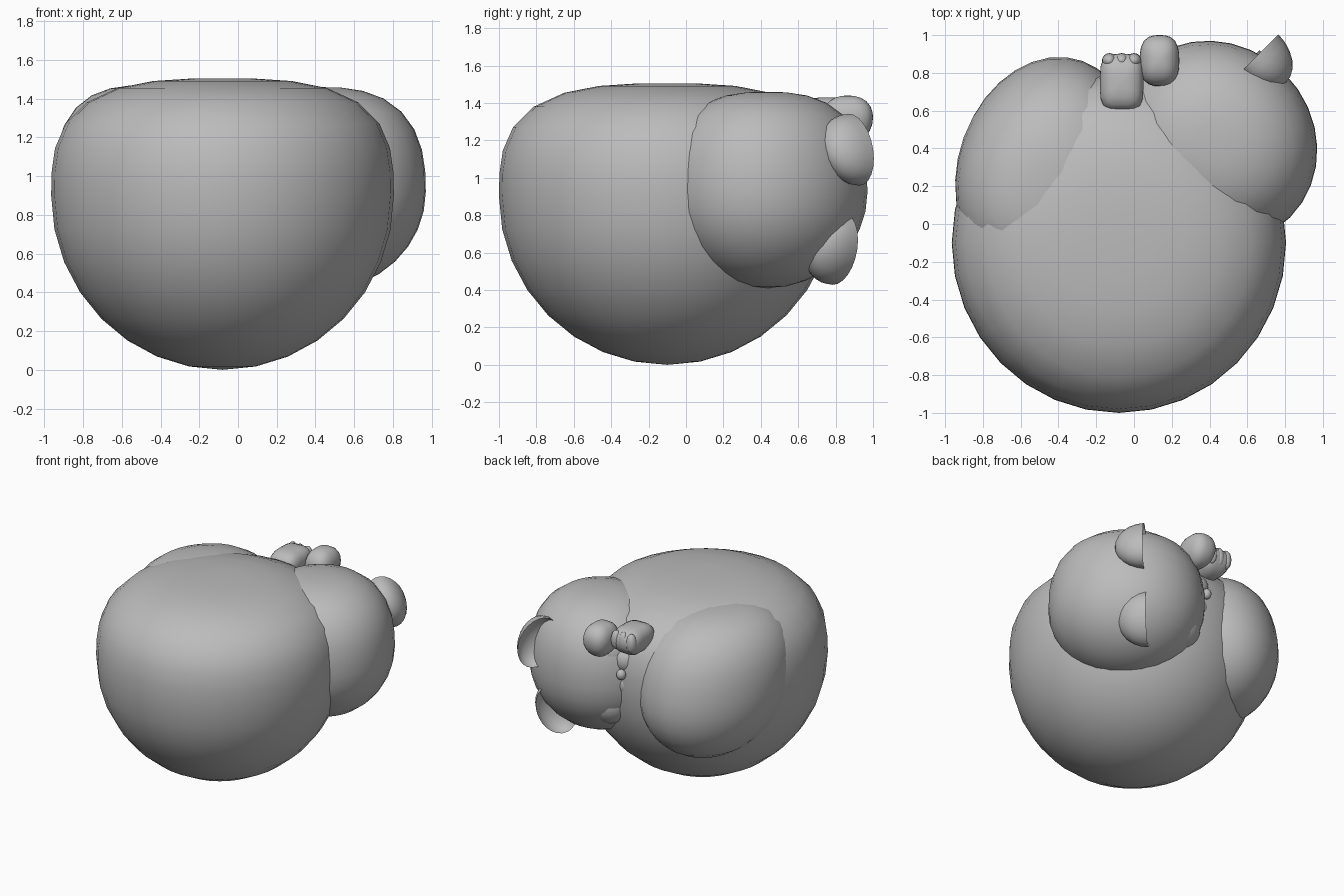
import bpy, bmesh, math
from mathutils import Matrix, Vector

old = bpy.data.objects.get("Cube")
if old:
    bpy.data.objects.remove(old, do_unlink=True)

grey = bpy.data.materials.new("soft_grey")
grey.use_nodes = True
tone = (0.5, 0.5, 0.5, 1)
grey.diffuse_color = tone
grey.node_tree.nodes["Principled BSDF"].inputs["Base Color"].default_value = tone

# Horizontal axes of the head: FACE points out of the face, CROWN out of its top
FACE = Vector((-1, 1, 0)).normalized()
CROWN = Vector((1, 1, 0)).normalized()
UP = Vector((0, 0, 1))


def frame(a, b, c):
    """Rotation whose local x, y, z axes are a, b, c."""
    return Matrix((a, b, c)).transposed()


def blob(name, centre, radii, below=None, flat=2.0, box=2.0, turn=None,
         lean=0.0, cup=None, segments=32):
    """Ball with its own lower depth, a flatter top, boxy sides or a hollow top."""
    bm = bmesh.new()
    bmesh.ops.create_uvsphere(bm, u_segments=segments, v_segments=segments // 2, radius=1)
    for v in bm.verts:
        p = v.co.copy()
        # push each point out to a superellipse of the wanted power
        r = math.hypot(p.x, p.y)
        if r > 1e-6:
            k = r / (abs(p.x) ** box + abs(p.y) ** box) ** (1 / box)
            p.x, p.y = p.x * k, p.y * k
        if p.z > 0:
            k = 1 / (r ** flat + p.z ** flat) ** (1 / flat)
            p *= k
        depth = below if below and p.z < 0 else radii[2]
        p = Vector((p.x * radii[0], p.y * radii[1], p.z * depth))
        if cup and p.z > 0:
            p.z *= -cup
        if turn:
            p = turn @ p
        p.y -= lean * p.z
        v.co = p + Vector(centre)
    bmesh.ops.recalc_face_normals(bm, faces=bm.faces)
    mesh = bpy.data.meshes.new(name)
    bm.to_mesh(mesh)
    bm.free()
    obj = bpy.data.objects.new(name, mesh)
    bpy.context.collection.objects.link(obj)
    mesh.materials.append(grey)
    bpy.ops.object.select_all(action='DESELECT')
    obj.select_set(True)
    bpy.context.view_layer.objects.active = obj
    bpy.ops.object.shade_smooth_by_angle(angle=math.radians(50))
    return obj


def head_point(face, crown, z):
    return FACE * face + CROWN * crown + UP * z


# Round body with a flattened top
blob("body", (-0.08, -0.1, 0.9), (0.885, 0.9, 0.605), below=0.9, flat=3)

# Curled hind leg bulging from the side
blob("thigh", (-0.47, 0.3, 0.95), (0.46, 0.59, 0.52), below=0.55, flat=2.7,
     turn=Matrix.Rotation(math.radians(-20), 3, 'Z'), lean=0.18)

# Head lying on its side
head_turn = frame(FACE, UP.cross(FACE), UP)
blob("head", (0.43, 0.43, 0.92), (0.56, 0.52, 0.54), below=0.51, flat=2.6, turn=head_turn)

# Cupped ears, open towards the face
for name, side, pos in (("upper_ear", 1, (0.17, 1.1, 1.15)),
                        ("lower_ear", -1, (0.18, 0.97, 0.62))):
    out = (CROWN + UP * 0.42 * side).normalized()
    blob(name, head_point(*pos), (0.14, 0.2, 0.21), cup=0.5, segments=24,
         turn=frame(out, FACE.cross(out), FACE))

# Muzzle, cheeks and nose
for name, side in (("upper", 1), ("lower", -1)):
    blob(name + "_muzzle", head_point(0.47, 0.51, 1.03 + 0.09 * side),
         (0.11, 0.11, 0.11), segments=24)
    blob(name + "_cheek", head_point(0.36, 0.61, 0.95 + 0.2 * side),
         (0.17, 0.17, 0.17), segments=24)
blob("nose", head_point(0.57, 0.57, 1.04), (0.035, 0.035, 0.04), segments=16)

# Front paws tucked by the face
blob("near_paw", (-0.065, 0.75, 1.33), (0.115, 0.15, 0.1), below=0.12,
     flat=2.8, box=4, segments=24)
blob("far_paw", (0.135, 0.865, 1.32), (0.105, 0.135, 0.12), below=0.14,
     flat=2.3, box=2.8, segments=24)
for i in range(3):
    blob(f"toe_{i + 1}", (-0.13 + 0.065 * i, 0.865, 1.34), (0.04, 0.04, 0.075), segments=16)
